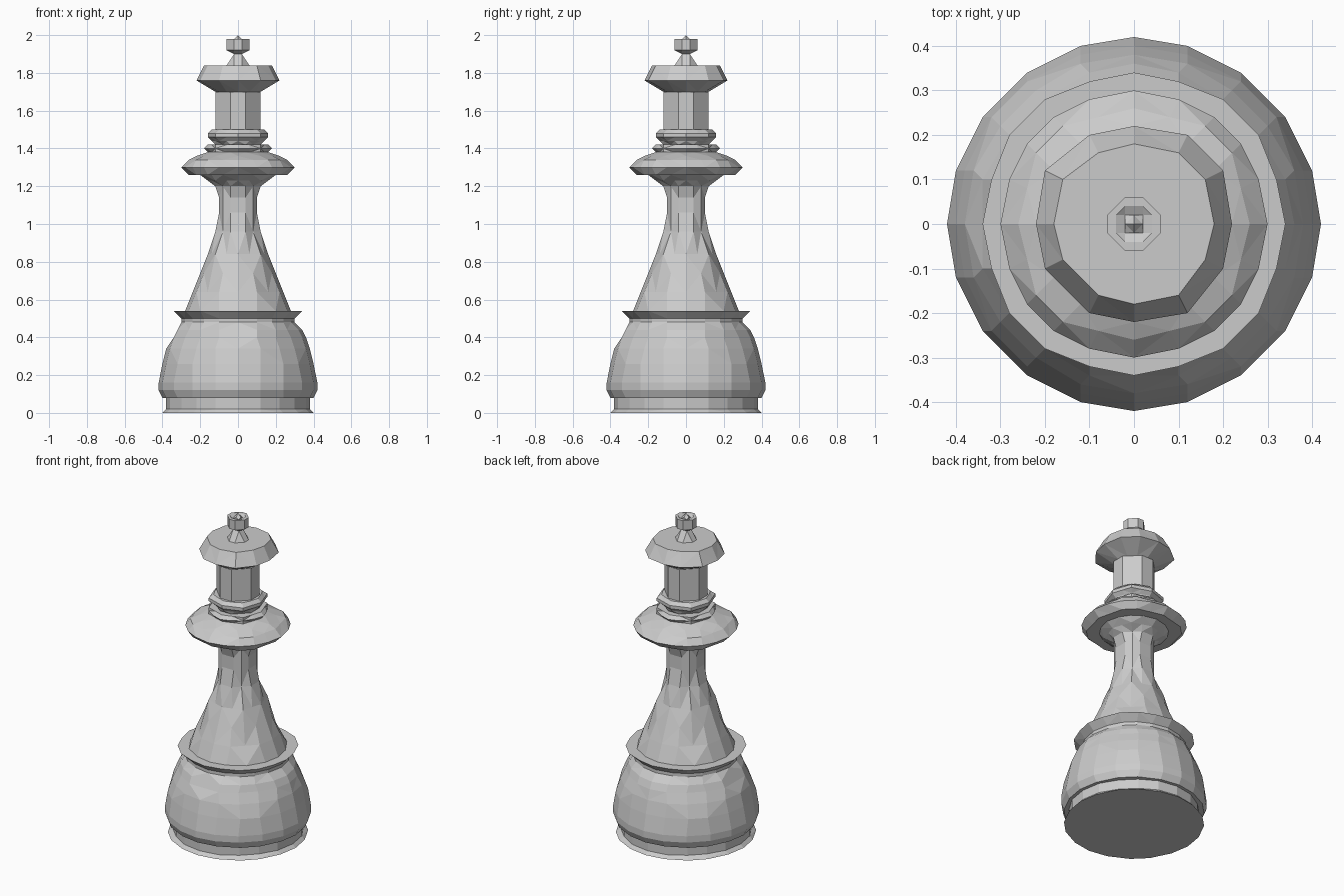
import bpy, bmesh, math

if "Cube" in bpy.data.objects:
    bpy.data.objects.remove(bpy.data.objects["Cube"])

GRID = 0.02
grey = bpy.data.materials.new("light_grey")
grey.use_nodes = True
colour = (0.6, 0.6, 0.6, 1)
grey.diffuse_color = colour
grey.node_tree.nodes["Principled BSDF"].inputs["Base Color"].default_value = colour


def snap(value):
    """Coarse grid rounding gives the chiselled, uneven facets."""
    return round(value / GRID + 1e-4) * GRID


def lathe(name, profile, sides, offset=0.0):
    """Revolve (radius, z) points; a zero radius closes the surface."""
    bm = bmesh.new()
    rings = []
    for radius, z in profile:
        if radius == 0:
            rings.append([bm.verts.new((0, 0, z))] * sides)
            continue
        ring = []
        for i in range(sides):
            a = math.tau * (i + offset) / sides
            ring.append(bm.verts.new((snap(radius * math.cos(a)),
                                      snap(radius * math.sin(a)), z)))
        rings.append(ring)
    for low, high in zip(rings, rings[1:]):
        for i in range(sides):
            j = (i + 1) % sides
            corners = dict.fromkeys((low[i], low[j], high[j], high[i]))
            bm.faces.new(list(corners))
    bmesh.ops.remove_doubles(bm, verts=bm.verts, dist=0.001)
    bmesh.ops.triangulate(bm, faces=bm.faces)
    bmesh.ops.recalc_face_normals(bm, faces=bm.faces)
    mesh = bpy.data.meshes.new(name)
    bm.to_mesh(mesh)
    bm.free()
    mesh.materials.append(grey)
    obj = bpy.data.objects.new(name, mesh)
    bpy.context.collection.objects.link(obj)
    return obj


# Foot with a flat underside
lathe("foot", [(0, 0), (0.4, 0), (0.38, 0.02), (0.38, 0.1)], 20)

# Bulging body ending in a flared rim with a flat top
lathe("body", [(0.36, 0.08), (0.4, 0.08), (0.42, 0.12), (0.42, 0.16), (0.4, 0.26),
               (0.38, 0.34), (0.35, 0.4), (0.33, 0.44), (0.3, 0.48), (0.3, 0.5),
               (0.34, 0.54), (0, 0.54)], 20)

# Tapering stem, flaring out under the collar
lathe("stem", [(0.28, 0.54), (0.24, 0.64), (0.2, 0.74), (0.16, 0.84), (0.12, 0.96),
               (0.1, 1.06), (0.1, 1.14), (0.12, 1.2), (0.16, 1.23), (0.2, 1.26)], 16)

# Wide collar
lathe("collar", [(0.18, 1.26), (0.26, 1.26), (0.3, 1.3), (0.26, 1.34),
                 (0.22, 1.36), (0.16, 1.38), (0, 1.38)], 20)

# Two small rings at the bottom of the neck
lathe("lower_ring", [(0.16, 1.38), (0.18, 1.4), (0.16, 1.42), (0.12, 1.42)], 16)
lathe("upper_ring", [(0.12, 1.42), (0.14, 1.44), (0.16, 1.46), (0.16, 1.48),
                     (0.14, 1.5), (0.1, 1.5)], 16)

# Faceted neck
lathe("neck", [(0.12, 1.42), (0.12, 1.7)], 12, 0.5)

# Crown with a flat top
lathe("crown", [(0.1, 1.7), (0.12, 1.7), (0.22, 1.76), (0.18, 1.84), (0, 1.84)], 12)

# Finial: flared foot, squarish knob and small peak
lathe("finial", [(0.06, 1.84), (0.03, 1.9), (0.06, 1.92), (0.06, 1.98),
                 (0.04, 1.98), (0.03, 1.97), (0.02, 1.98), (0, 2.0)], 8, 0.5)
